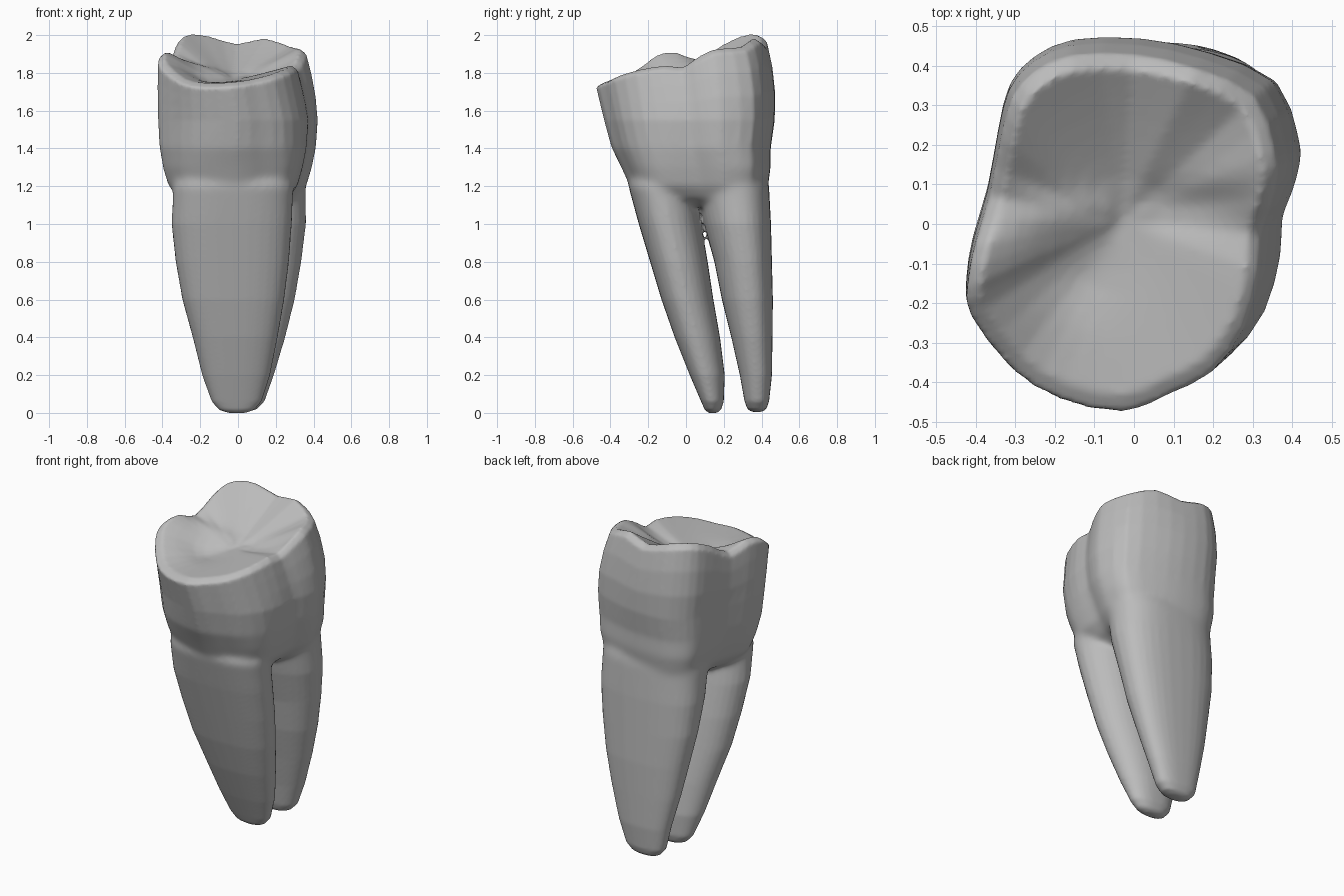
import bpy, bmesh, math
from mathutils import Vector

if "Cube" in bpy.data.objects:
    bpy.data.objects.remove(bpy.data.objects["Cube"])

enamel = bpy.data.materials.new("grey enamel")
enamel.use_nodes = True
grey = (0.5, 0.5, 0.5, 1)
enamel.diffuse_color = grey
enamel.node_tree.nodes["Principled BSDF"].inputs["Base Color"].default_value = grey


def loft(name, rings, end_point=None):
    """Skin closed rings; the first is capped flat, the last is capped or fanned."""
    bm = bmesh.new()
    loops = [[bm.verts.new(p) for p in ring] for ring in rings]
    n = len(loops[0])
    for low, high in zip(loops, loops[1:]):
        for i in range(n):
            j = (i + 1) % n
            bm.faces.new((low[i], low[j], high[j], high[i]))
    bm.faces.new(loops[0][::-1])
    if end_point is None:
        bm.faces.new(loops[-1])
    else:
        tip = bm.verts.new(end_point)
        for i in range(n):
            bm.faces.new((loops[-1][i], loops[-1][(i + 1) % n], tip))
    bmesh.ops.recalc_face_normals(bm, faces=bm.faces)
    mesh = bpy.data.meshes.new(name)
    bm.to_mesh(mesh)
    bm.free()
    mesh.materials.append(enamel)
    obj = bpy.data.objects.new(name, mesh)
    bpy.context.collection.objects.link(obj)
    return obj


def refine(points):
    """Double the points of a closed curve with smooth midpoints."""
    out = []
    for i, p in enumerate(points):
        q, before, after = points[(i + 1) % len(points)], points[i - 1], points[(i + 2) % len(points)]
        out += [p, (p + q) * 0.5625 - (before + after) * 0.0625]
    return out


# Widest outline of the crown, with the height of the chewing rim above it
OUTLINE = refine([Vector(p) for p in (
    (0, -.475, 1.75), (.12, -.43, 1.765), (.24, -.37, 1.79), (.33, -.25, 1.82),
    (.37, -.1, 1.84), (.375, 0, 1.83), (.4, .07, 1.87), (.42, .15, 1.91),
    (.415, .22, 1.93), (.36, .365, 1.94), (.2, .44, 1.985), (.03, .477, 1.955),
    (-.14, .475, 1.995), (-.24, .43, 2.005), (-.3, .36, 1.995), (-.33, .25, 1.95),
    (-.36, .1, 1.87), (-.4, -.03, 1.91), (-.42, -.14, 1.9), (-.41, -.22, 1.85),
    (-.3, -.36, 1.77), (-.17, -.44, 1.745))])


def wall(z, sx, sy, dy, square=0):
    """Scaled outline; square widens its front corners, and the back ones half as much."""
    ring = []
    for p in OUTLINE:
        widen = square * (p.y / .475) ** 2 * (1 if p.y < 0 else .5)
        ring.append(Vector((p.x * sx * (1 + widen), p.y * sy + dy, z)))
    return ring


# Crown wall from the neck to the belly
rings = [wall(1.09, .5, .35, .06), wall(1.14, .72, .6, .065, .2), wall(1.2, .84, .765, .065, .3),
         wall(1.3, .915, .83, .05, .25), wall(1.4, .97, .88, .025, .1), wall(1.55, 1, .945, .015)]

# Upper wall follows the wavy rim, bulging towards the back
belly = rings[-1]
rim = [Vector((p.x * .93 - .03, p.y * .95 - .025, p.z - .025)) for p in OUTLINE]
for t in (.35, .7):
    ring = []
    for b, r in zip(belly, rim):
        bulge = .04 * math.sin(math.pi * t) * min(1, max(0, (b.y + .25) / .6))
        v = b.lerp(r, t)
        ring.append(Vector((v.x * (1 + bulge), v.y * (1 + bulge), v.z)))
    rings.append(ring)
rings.append(rim)


def hill(x, width):
    return math.exp(-(x / width) ** 2)


# Chewing surface: a bevelled rim, a dish, a cusp ridge, a cross groove and a bowl
centre = Vector((-.03, .01, 1.765))
EDGE = .91
for f in (EDGE, .84, .74, .62, .5, .38, .26, .13):
    ring = []
    for p, r in zip(OUTLINE, rim):
        v = centre.lerp(r, f)
        v.z = centre.z + (p.z - centre.z) * (f / EDGE) ** 1.2
        left = min(1, max(0, .5 - v.x / .15))
        detail = left * .03 * hill(v.y - .03, .04)
        detail -= (1 - left) * .025 * hill(v.y - .05, .05)
        detail -= .025 * hill(v.x + .18, .12) * hill(v.y + .12, .1)
        v.z += detail * math.sin(math.pi * f / EDGE) ** .7 if f < EDGE else 0
        ring.append(v)
    rings.append(ring)
crown = loft("tooth", rings, centre)


def root(name, taper, sections, sides=32):
    """Loft boxy sections given as height, x range and y range; taper narrows one side."""
    loops = []
    for z, x0, x1, y0, y1 in sections:
        loop = []
        for i in range(sides):
            a = 2 * math.pi * i / sides
            c, s = (math.copysign(abs(k) ** .78, k) for k in (math.cos(a), math.sin(a)))
            c *= 1 - max(0, s * taper)
            loop.append(((x0 + x1) / 2 + c * (x1 - x0) / 2, (y0 + y1) / 2 + s * (y1 - y0) / 2, z))
        loops.append(loop)
    return loft(name, loops)


# Slanted front root, narrower behind, and upright back root, narrower in front
roots = [
    root("front_root", .15, [
        (0, -.05, .04, .12, .165), (.015, -.1, .085, .1, .185), (.06, -.14, .125, .08, .2),
        (.2, -.19, .17, .02, .205), (.4, -.24, .21, -.06, .18), (.6, -.295, .245, -.13, .145),
        (.8, -.33, .27, -.19, .115), (1, -.352, .285, -.25, .08), (1.2, -.345, .295, -.305, .05),
        (1.34, -.3, .24, -.27, .04)]),
    root("back_root", -.1, [
        (.005, -.04, .05, .35, .4), (.02, -.085, .1, .325, .425), (.06, -.12, .14, .31, .44),
        (.2, -.15, .19, .285, .455), (.4, -.2, .25, .24, .458), (.6, -.24, .3, .19, .46),
        (.8, -.28, .335, .15, .455), (1, -.3, .36, .095, .45), (1.2, -.3, .36, .05, .44),
        (1.34, -.27, .32, .08, .4)]),
]

# Merge the crown and roots into one skin
bpy.ops.object.select_all(action="DESELECT")
for part in roots + [crown]:
    part.select_set(True)
bpy.context.view_layer.objects.active = crown
bpy.ops.object.join()
skin = crown.modifiers.new("skin", "REMESH")
skin.mode = "VOXEL"
skin.voxel_size = .011
bpy.ops.object.modifier_apply(modifier=skin.name)

# Blend the neck softly, and even out the rest lightly
neck = crown.vertex_groups.new(name="neck")
for v in crown.data.vertices:
    weight = min(1, max(0, 1 - abs(v.co.z - 1.24) / .2) * 2)
    if weight > 0:
        neck.add([v.index], weight, "REPLACE")
for group, repeat in (("neck", 40), ("", 3)):
    blend = crown.modifiers.new("blend", "SMOOTH")
    blend.factor = .5
    blend.iterations = repeat
    blend.vertex_group = group
    bpy.ops.object.modifier_apply(modifier=blend.name)
bpy.ops.object.shade_smooth_by_angle(angle=math.radians(45))
